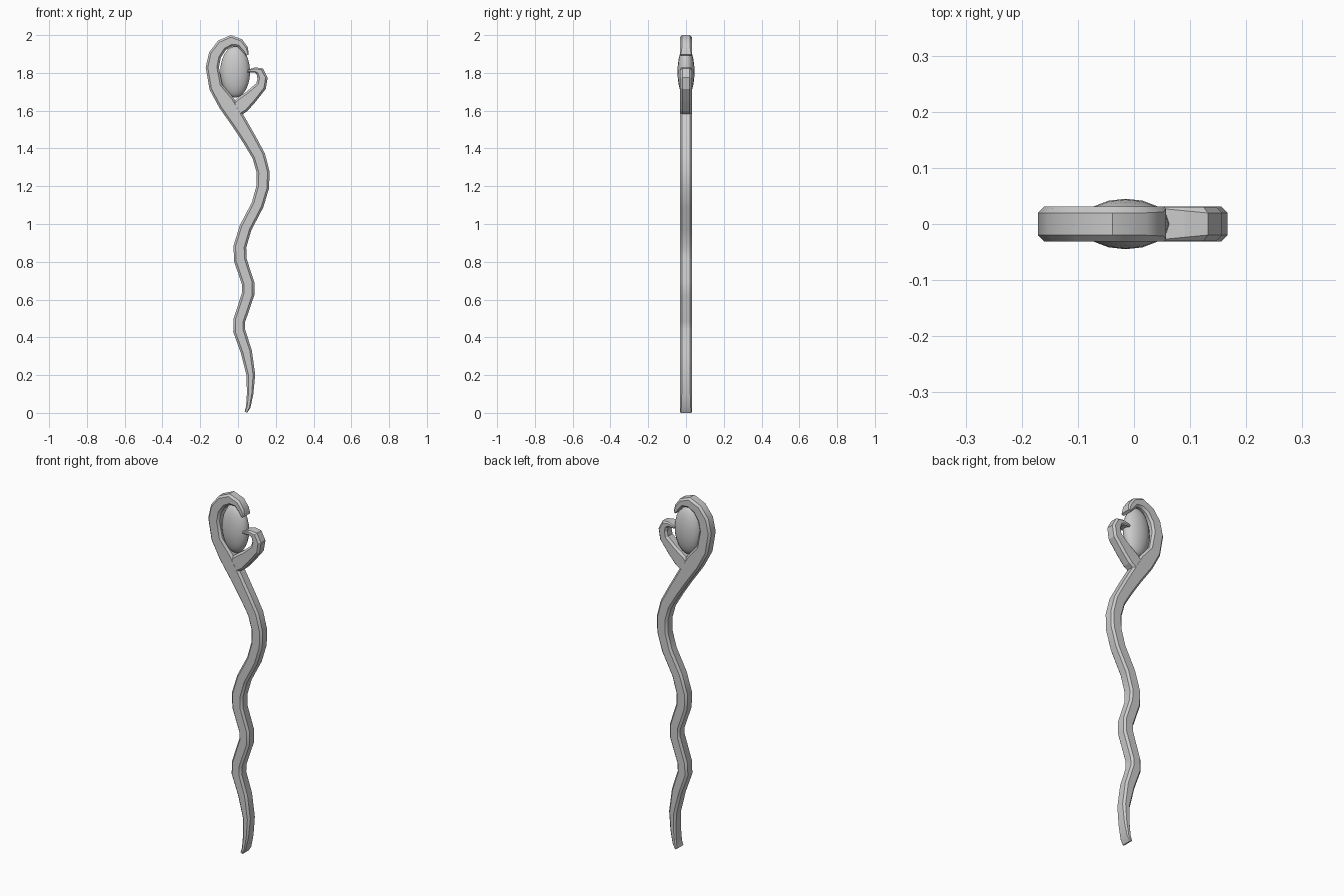
import bpy, bmesh
from mathutils import Vector

if "Cube" in bpy.data.objects:
    bpy.data.objects.remove(bpy.data.objects["Cube"])


def sweep(name, path, depth):
    """Sweep a chamfered bar along (x, z, half_width) points in the XZ plane."""
    bm = bmesh.new()
    rings = []
    for i, (x, z, w) in enumerate(path):
        a, b = path[max(i - 1, 0)], path[min(i + 1, len(path) - 1)]
        t = Vector((b[0] - a[0], 0, b[1] - a[1])).normalized()
        n = Vector((-t.z, 0, t.x))
        c = min(0.011, w * 0.5)
        section = [(w, depth - c), (w - c, depth), (c - w, depth), (-w, depth - c),
                   (-w, c - depth), (c - w, -depth), (w - c, -depth), (w, c - depth)]
        rings.append([bm.verts.new(Vector((x, y, z)) + n * s) for s, y in section])
    for r, q in zip(rings, rings[1:]):
        for k in range(8):
            m = (k + 1) % 8
            bm.faces.new((r[k], r[m], q[m], q[k]))
    bm.faces.new(rings[0])
    bm.faces.new(rings[-1])
    bmesh.ops.recalc_face_normals(bm, faces=bm.faces)
    mesh = bpy.data.meshes.new(name)
    bm.to_mesh(mesh)
    bm.free()
    ob = bpy.data.objects.new(name, mesh)
    bpy.context.collection.objects.link(ob)
    return ob


def smooth(ob, angle):
    bpy.ops.object.select_all(action='DESELECT')
    ob.select_set(True)
    bpy.context.view_layer.objects.active = ob
    bpy.ops.object.shade_smooth_by_angle(angle=angle)


# Wavy shaft continuing into the large hook
shaft = sweep("shaft_and_large_hook", [
    (.042, .004, .008), (.054, .03, .012), (.064, .1, .017), (.068, .2, .023),
    (.044, .325, .030), (.006, .435, .032), (.007, .49, .032), (.054, .63, .033),
    (.054, .685, .033), (.012, .81, .034), (.010, .88, .034), (.040, .98, .033),
    (.103, 1.1, .033), (.131, 1.195, .034), (.133, 1.275, .034), (.110, 1.36, .035),
    (.062, 1.445, .037), (.010, 1.53, .040), (-.060, 1.64, .046), (-.117, 1.725, .036),
    (-.136, 1.83, .035), (-.122, 1.895, .034), (-.085, 1.946, .032), (-.035, 1.97, .030),
    (.010, 1.958, .023), (.036, 1.925, .019), (.050, 1.895, .008)], 0.031)

# Small hook branching to the right, joined to the shaft
branch = sweep("small_hook", [
    (-.020, 1.595, .036), (.020, 1.63, .044), (.070, 1.675, .036), (.122, 1.73, .029),
    (.130, 1.773, .027), (.115, 1.808, .023), (.090, 1.815, .014), (.050, 1.809, .006)], 0.0306)
union = shaft.modifiers.new("join_branch", 'BOOLEAN')
union.operation = 'UNION'
union.solver = 'EXACT'
union.object = branch
smooth(shaft, 0.7)
bpy.ops.object.modifier_apply(modifier=union.name)
bpy.data.objects.remove(branch)

# Oval gem held between the hooks
bpy.ops.mesh.primitive_uv_sphere_add(segments=16, ring_count=12, location=(-.015, 0, 1.805))
gem = bpy.context.object
gem.name = "gem"
gem.scale = (.079, .045, .136)
bpy.ops.object.transform_apply(location=False, rotation=False, scale=True)
smooth(gem, 1.2)
